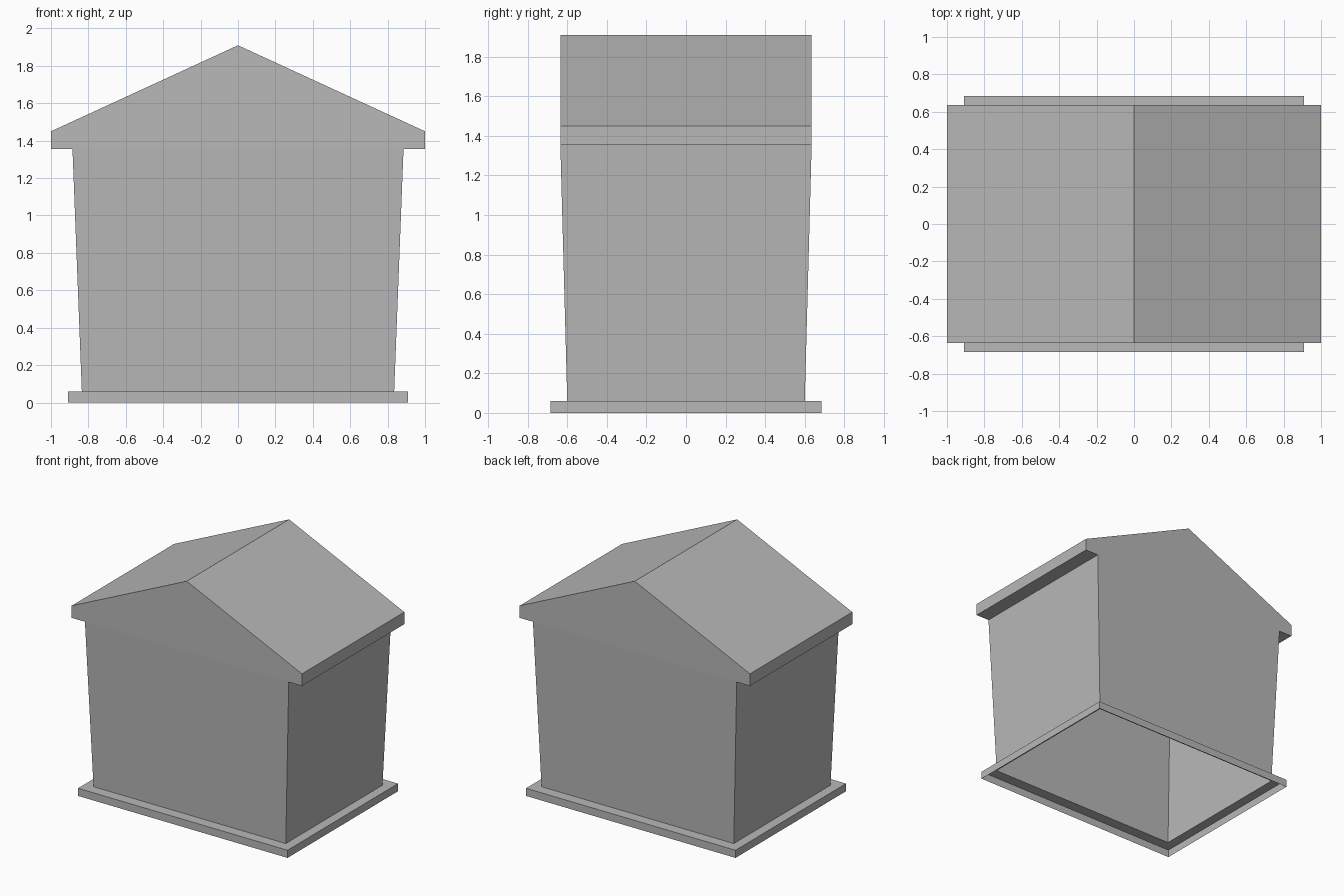
import bpy
import bmesh

cube = bpy.data.objects.get("Cube")
if cube:
    bpy.data.objects.remove(cube, do_unlink=True)

# Single flat colour
grey = bpy.data.materials.new("plain_grey")
grey.use_nodes = True
colour = (0.48, 0.48, 0.48, 1.0)
grey.diffuse_color = colour
grey.node_tree.nodes["Principled BSDF"].inputs["Base Color"].default_value = colour


def finish(bm, name):
    mesh = bpy.data.meshes.new(name)
    bm.to_mesh(mesh)
    bm.free()
    mesh.materials.append(grey)
    obj = bpy.data.objects.new(name, mesh)
    bpy.context.collection.objects.link(obj)
    return obj


def rect_loft(name, levels):
    """Open shell through rectangles given as (half width, half depth, height)."""
    bm = bmesh.new()
    loops = [[bm.verts.new((sx * w, sy * d, z))
              for sx, sy in ((-1, -1), (1, -1), (1, 1), (-1, 1))]
             for w, d, z in levels]
    for low, high in zip(loops, loops[1:]):
        for i in range(4):
            j = (i + 1) % 4
            bm.faces.new((low[i], low[j], high[j], high[i]))
    return finish(bm, name)


def gable_roof(name, half_width, half_inner, half_depth, eave_z, edge_z, ridge_z):
    """Gabled hood with narrow soffits, open above the walls."""
    profile = [(-half_inner, eave_z), (half_inner, eave_z), (half_width, eave_z),
               (half_width, edge_z), (0, ridge_z), (-half_width, edge_z),
               (-half_width, eave_z)]
    bm = bmesh.new()
    front, back = ([bm.verts.new((x, y, z)) for x, z in profile]
                   for y in (-half_depth, half_depth))
    bm.faces.new(front)
    bm.faces.new(back[::-1])
    # Skip the first segment, which is the opening over the walls
    for i in range(1, len(profile)):
        j = (i + 1) % len(profile)
        bm.faces.new((front[j], front[i], back[i], back[j]))
    return finish(bm, name)


# Base flange, hollow underneath
rect_loft("base_flange", [(0.91, 0.685, 0), (0.91, 0.685, 0.06), (0.835, 0.6, 0.06)])

# Walls leaning slightly outward
rect_loft("walls", [(0.835, 0.6, 0.06), (0.885, 0.635, 1.355)])

# Gabled roof with side eaves
gable_roof("roof", 1.0, 0.885, 0.635, 1.355, 1.45, 1.91)
